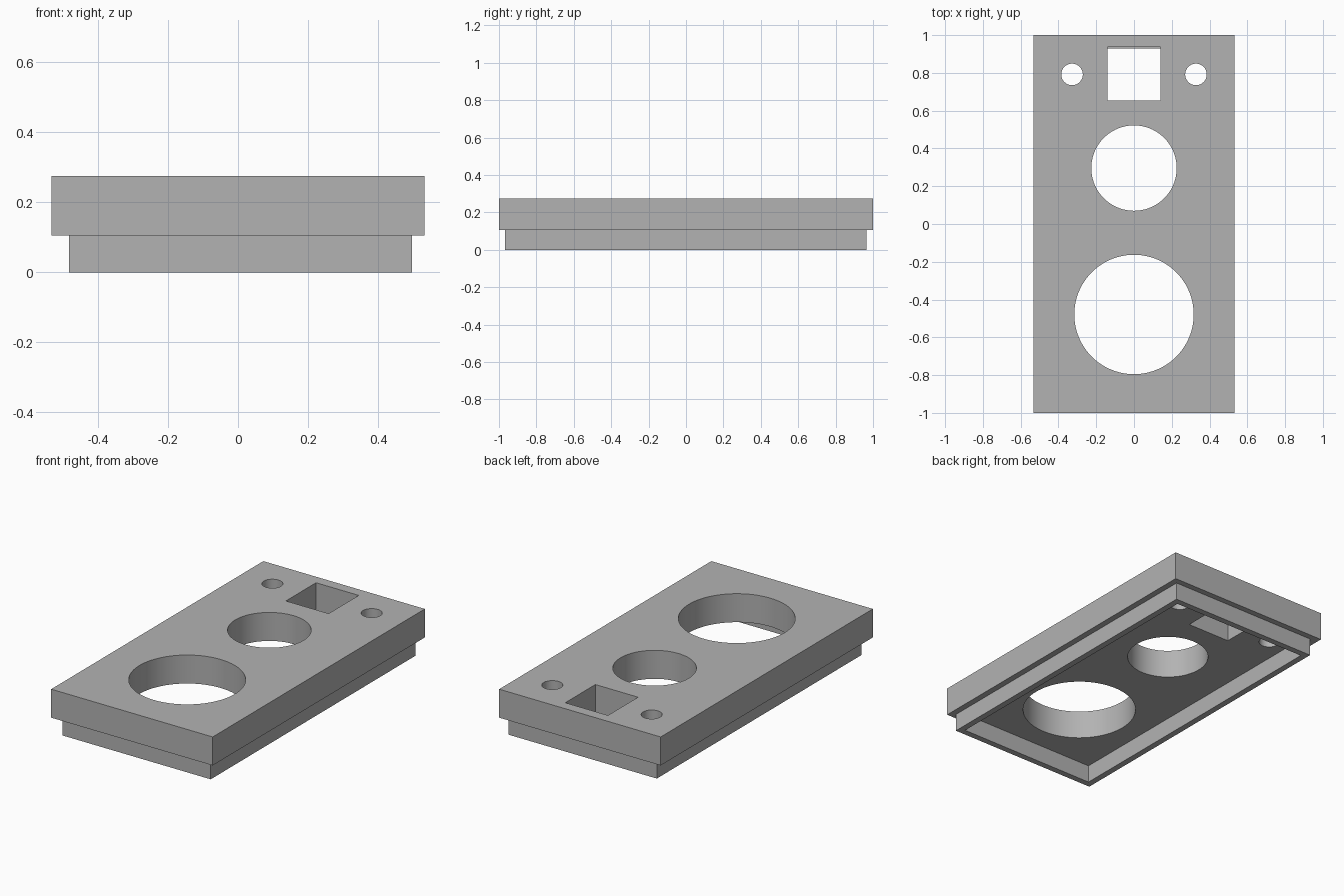
import bpy, bmesh, math

cube = bpy.data.objects.get("Cube")
if cube:
    bpy.data.objects.remove(cube, do_unlink=True)

grey = bpy.data.materials.new("plain grey")
grey.use_nodes = True
colour = (0.45, 0.45, 0.45, 1)
grey.diffuse_color = colour
grey.node_tree.nodes["Principled BSDF"].inputs["Base Color"].default_value = colour


def rectangle(x0, x1, y0, y1):
    return [(x0, y0), (x1, y0), (x1, y1), (x0, y1)]


def circle(x, y, radius, sides=96):
    angles = [math.tau * i / sides for i in range(sides)]
    return [(x + radius * math.cos(a), y + radius * math.sin(a)) for a in angles]


def extruded(name, outlines, z0, z1):
    """Solid from an outer outline and its holes, between two heights."""
    curve = bpy.data.curves.new(name + " outline", "CURVE")
    curve.dimensions = "2D"
    curve.fill_mode = "BOTH"
    curve.extrude = (z1 - z0) / 2
    for points in outlines:
        spline = curve.splines.new("POLY")
        spline.points.add(len(points) - 1)
        for point, (x, y) in zip(spline.points, points):
            point.co = (x, y, 0, 1)
        spline.use_cyclic_u = True
    helper = bpy.data.objects.new(name + " helper", curve)
    bpy.context.collection.objects.link(helper)
    depsgraph = bpy.context.evaluated_depsgraph_get()
    mesh = bpy.data.meshes.new_from_object(helper.evaluated_get(depsgraph))
    bpy.data.objects.remove(helper, do_unlink=True)

    # Weld the caps to the walls and dissolve the flat triangles
    bm = bmesh.new()
    bm.from_mesh(mesh)
    bmesh.ops.remove_doubles(bm, verts=bm.verts, dist=0.0001)
    bmesh.ops.translate(bm, verts=bm.verts, vec=(0, 0, (z0 + z1) / 2))
    bmesh.ops.recalc_face_normals(bm, faces=bm.faces)
    bm.to_mesh(mesh)
    bm.free()
    mesh.materials.clear()
    mesh.materials.append(grey)
    obj = bpy.data.objects.new(name, mesh)
    bpy.context.collection.objects.link(obj)
    bpy.ops.object.select_all(action="DESELECT")
    obj.select_set(True)
    bpy.context.view_layer.objects.active = obj
    bpy.ops.object.shade_smooth_by_angle(angle=math.radians(30))
    return obj


rim_height, top = 0.105, 0.275

# Cover plate with two large round openings, a square one and two screw holes
extruded("cover_plate", [
    rectangle(-0.533, 0.533, -1, 1),
    circle(0, -0.479, 0.316),
    circle(0, 0.296, 0.226),
    rectangle(-0.141, 0.141, 0.653, 0.937),
    circle(-0.328, 0.792, 0.057, 64),
    circle(0.328, 0.792, 0.057, 64),
], rim_height, top)

# Thin locating rim under the plate, set slightly to one side
left, right, front, back, wall = -0.483, 0.497, -0.967, 0.965, 0.037
extruded("locating_rim", [
    rectangle(left, right, front, back),
    rectangle(left + wall, right - wall, front + wall, back - wall),
], 0, rim_height)
